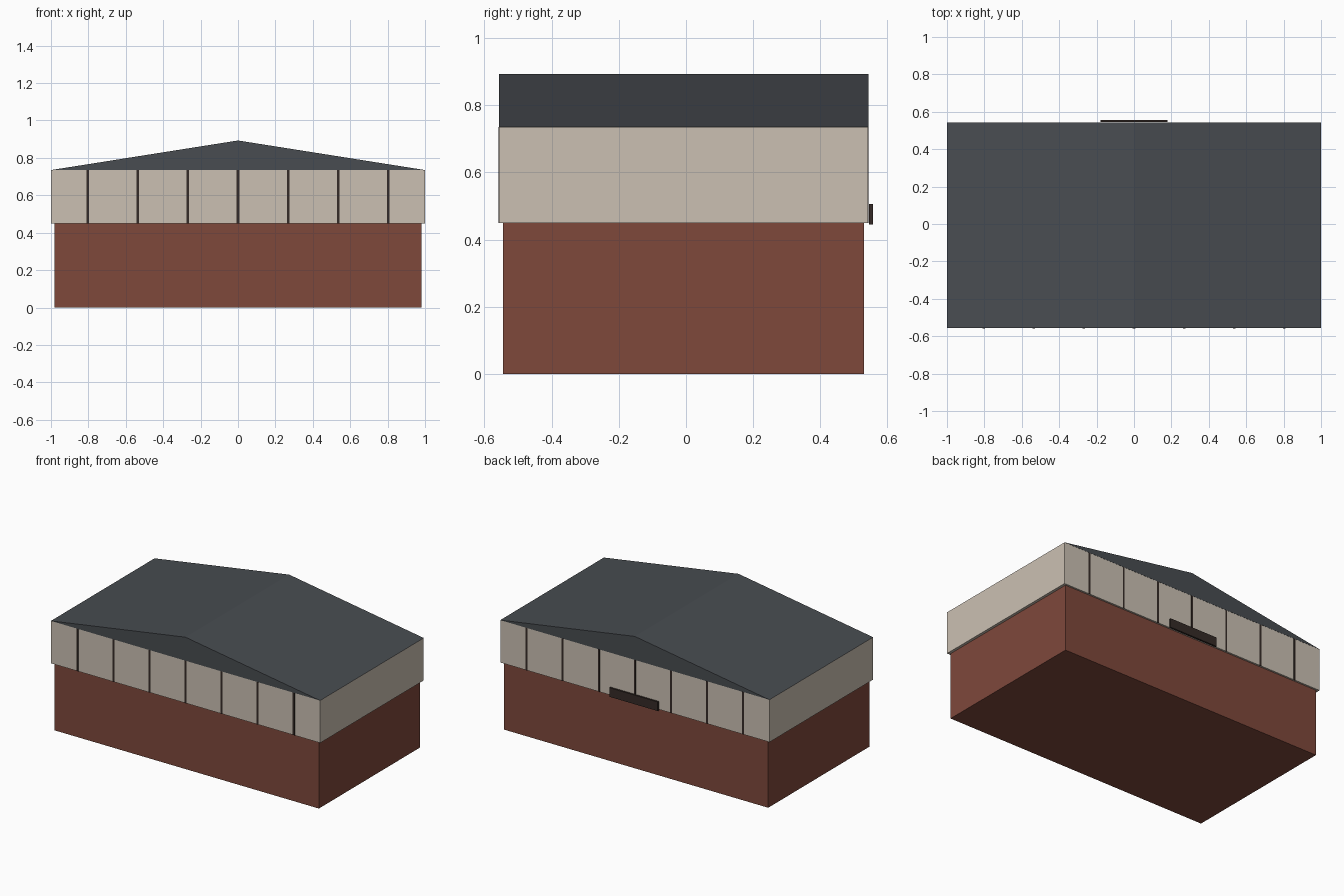
import bpy, bmesh

if "Cube" in bpy.data.objects:
    bpy.data.objects.remove(bpy.data.objects["Cube"])

CY = -0.007  # building centre in y; the rear sign sticks out behind


def material(name, rgb):
    m = bpy.data.materials.new(name)
    m.diffuse_color = (*rgb, 1)
    m.use_nodes = True
    m.node_tree.nodes["Principled BSDF"].inputs["Base Color"].default_value = m.diffuse_color
    return m


brick = material("brick_red", (0.21, 0.065, 0.044))
cream = material("cream_cladding", (0.60, 0.53, 0.45))
slate = material("slate_grey", (0.065, 0.073, 0.082))
dark = material("dark_brown", (0.035, 0.024, 0.02))


def prism(name, profile, y0, y1, mat):
    """Extrude an x-z profile along y."""
    bm = bmesh.new()
    face = bm.faces.new([bm.verts.new((x, y0, z)) for x, z in profile])
    new = bmesh.ops.extrude_face_region(bm, geom=[face])["geom"]
    verts = [v for v in new if isinstance(v, bmesh.types.BMVert)]
    bmesh.ops.translate(bm, verts=verts, vec=(0, y1 - y0, 0))
    bmesh.ops.recalc_face_normals(bm, faces=bm.faces)
    mesh = bpy.data.meshes.new(name)
    bm.to_mesh(mesh)
    bm.free()
    mesh.materials.append(mat)
    ob = bpy.data.objects.new(name, mesh)
    bpy.context.collection.objects.link(ob)
    return ob


def box(name, x0, x1, y0, y1, z0, z1, mat):
    return prism(name, [(x0, z0), (x1, z0), (x1, z1), (x0, z1)], y0, y1, mat)


# Brick ground storey and overhanging clad upper storey
box("brick_base", -0.982, 0.982, CY - 0.537, CY + 0.537, 0, 0.45, brick)
box("upper_cladding", -1, 1, CY - 0.549, CY + 0.549, 0.45, 0.735, cream)

# Low gable roof
prism("gable_roof", [(-1, 0.735), (1, 0.735), (0, 0.893)], CY - 0.55, CY + 0.55, slate)

# Cladding joints on front and back
for side, label in ((-1, "front"), (1, "back")):
    for i in range(-3, 4):
        x = i * 0.268
        ys = sorted((CY + side * 0.545, CY + side * 0.5505))
        box(f"{label}_joint_{i + 4}", x - 0.007, x + 0.007, *ys, 0.45, 0.735, dark)

# Plain sign board on the back
box("rear_sign_board", -0.18, 0.18, 0.545, 0.557, 0.445, 0.506, dark)
